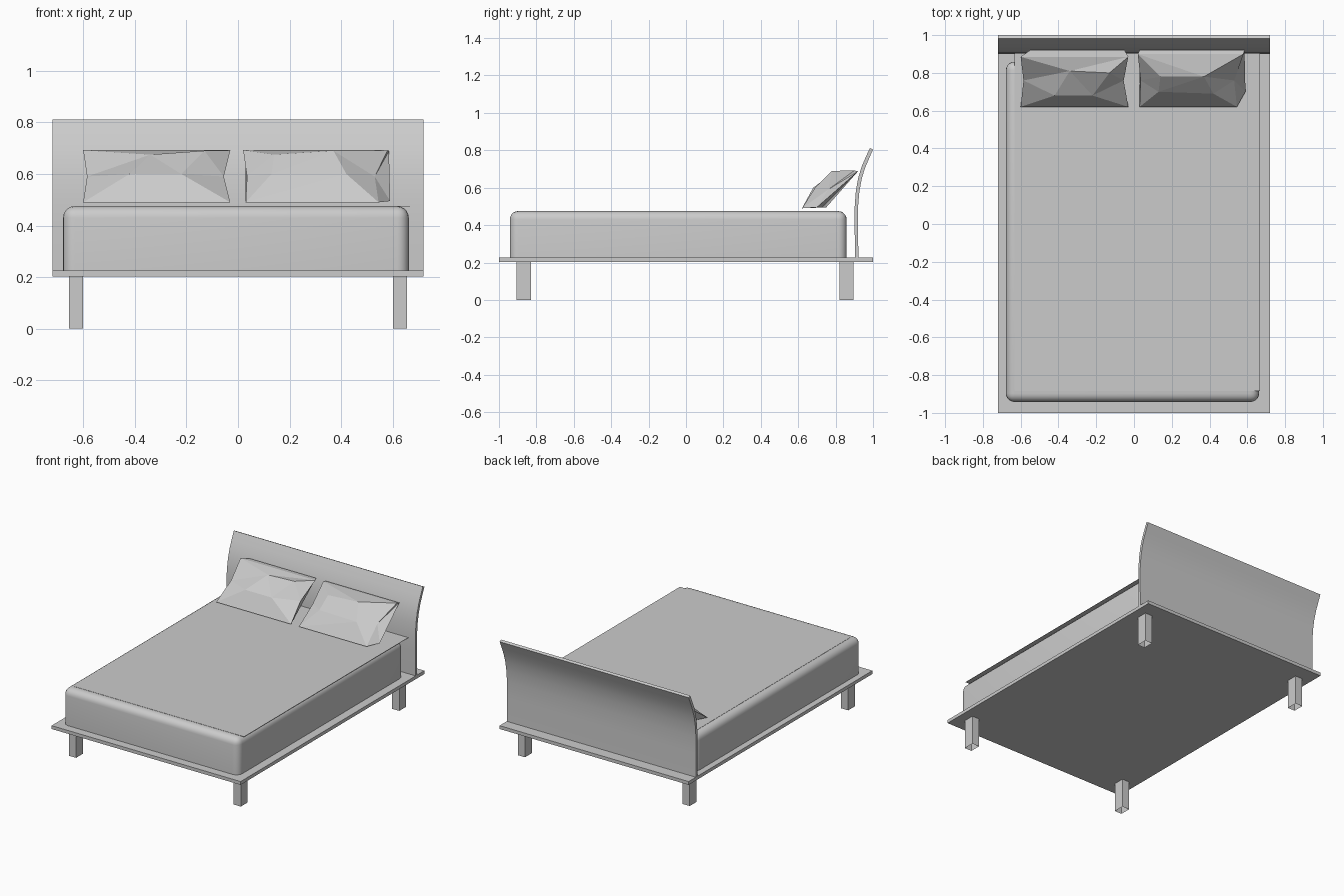
import bpy, bmesh

if "Cube" in bpy.data.objects:
    bpy.data.objects.remove(bpy.data.objects["Cube"], do_unlink=True)

GREY = (0.6, 0.6, 0.6, 1.0)
mat = bpy.data.materials.new("light_grey")
mat.use_nodes = True
mat.diffuse_color = GREY
mat.node_tree.nodes["Principled BSDF"].inputs["Base Color"].default_value = GREY


def finish(name, bm, smooth=False, solid=True):
    if solid:
        bmesh.ops.recalc_face_normals(bm, faces=bm.faces)
    mesh = bpy.data.meshes.new(name)
    bm.to_mesh(mesh)
    bm.free()
    mesh.materials.append(mat)
    ob = bpy.data.objects.new(name, mesh)
    bpy.context.collection.objects.link(ob)
    if smooth:
        bpy.ops.object.select_all(action="DESELECT")
        ob.select_set(True)
        bpy.context.view_layer.objects.active = ob
        bpy.ops.object.shade_smooth_by_angle(angle=0.6)
    return ob


def box_bm(x, y, z):
    bm = bmesh.new()
    bmesh.ops.create_cube(bm, size=1)
    for v in bm.verts:
        v.co = [r[0] if c < 0 else r[1] for c, r in zip(v.co, (x, y, z))]
    return bm


# Platform
finish("platform", box_bm((-0.72, 0.72), (-1, 1), (0.203, 0.226)))

# Legs: square tubes open at the floor
for side, x in (("right", (-0.655, -0.60)), ("left", (0.60, 0.655))):
    for end, y in (("front", (-0.905, -0.83)), ("back", (0.82, 0.895))):
        bm = box_bm(x, y, (0, 0.203))
        floor = [f for f in bm.faces if f.calc_center_median().z < 0.01]
        bmesh.ops.delete(bm, geom=floor, context="FACES_ONLY")
        finish(f"{end}_{side}_leg", bm)

# Mattress with rounded top and upright edges
bm = box_bm((-0.678, 0.662), (-0.942, 0.859), (0.226, 0.475))
edges = [e for e in bm.edges if max(v.co.z for v in e.verts) > 0.4]
bmesh.ops.bevel(bm, geom=edges, offset=0.045, segments=5, profile=0.5, affect="EDGES")
finish("mattress", bm, smooth=True)

# Flat top sheet, square over the left and head edges
bm = box_bm((-0.633, 0.666), (-0.885, 0.903), (0.4745, 0.4765))
finish("top_sheet", bm)

# Headboard: curved profile swept across the width
front = [(0.905, 0.226), (0.901, 0.40), (0.902, 0.50), (0.908, 0.58),
         (0.920, 0.65), (0.938, 0.71), (0.959, 0.76), (0.983, 0.812)]
back = [(0.922, 0.226), (0.919, 0.40), (0.920, 0.50), (0.927, 0.58),
        (0.939, 0.645), (0.956, 0.702), (0.977, 0.752), (1.0, 0.804)]
bm = bmesh.new()
profile = [bm.verts.new((-0.72, y, z)) for y, z in front + back[::-1]]
face = bm.faces.new(profile)
res = bmesh.ops.extrude_face_region(bm, geom=[face])
bmesh.ops.translate(bm, vec=(1.44, 0, 0),
                    verts=[g for g in res["geom"] if isinstance(g, bmesh.types.BMVert)])
finish("headboard", bm, smooth=True)

# Pillows: a pinched rim (four corners, two waists) with a faceted hump each side
HUMP = [(0, 1, 7, 6), (1, 2, 7), (2, 8, 7), (2, 3, 8), (3, 4, 9, 8),
        (4, 5, 9), (5, 6, 9), (5, 0, 6), (6, 7, 8, 9)]


def pillow(name, rim, hump, rear):
    bm = bmesh.new()
    vs = [bm.verts.new(p) for p in rim + hump + rear]
    for shift in (0, 4):
        for f in HUMP:
            bm.faces.new([vs[i + shift if i > 5 else i] for i in f])
    bmesh.ops.triangulate(bm, faces=bm.faces)
    finish(name, bm)


pillow("right_pillow",
       [(-0.60, 0.62, 0.49), (-0.03, 0.62, 0.49), (-0.055, 0.76, 0.59),
        (-0.03, 0.885, 0.692), (-0.60, 0.885, 0.692), (-0.585, 0.76, 0.59)],
       [(-0.42, 0.68, 0.60), (-0.22, 0.68, 0.60), (-0.13, 0.80, 0.69), (-0.34, 0.81, 0.675)],
       [(-0.54, 0.75, 0.495), (-0.08, 0.75, 0.495), (-0.05, 0.92, 0.688), (-0.55, 0.92, 0.688)])

pillow("left_pillow",
       [(0.03, 0.62, 0.49), (0.545, 0.62, 0.49), (0.53, 0.76, 0.59),
        (0.58, 0.90, 0.692), (0.02, 0.90, 0.692), (0.035, 0.76, 0.59)],
       [(0.13, 0.70, 0.60), (0.42, 0.69, 0.60), (0.37, 0.78, 0.69), (0.14, 0.78, 0.675)],
       [(0.03, 0.73, 0.495), (0.59, 0.70, 0.495), (0.585, 0.92, 0.688), (0.03, 0.92, 0.688)])
